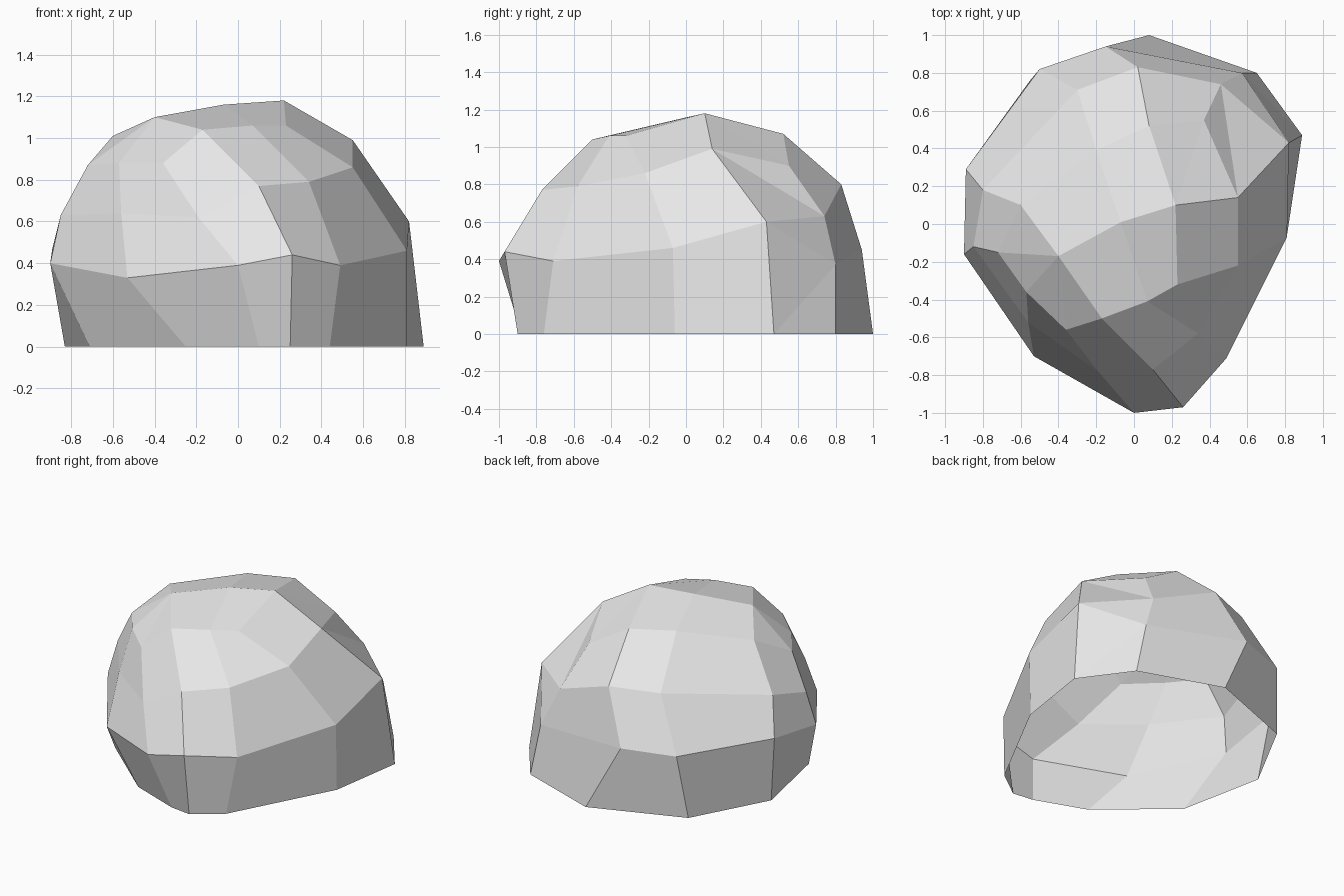
import bpy
import bmesh

# Remove the default object
default_cube = bpy.data.objects.get("Cube")
if default_cube:
    bpy.data.objects.remove(default_cube, do_unlink=True)


def flat_material(name, value):
    """One plain grey material, matching in viewport and render."""
    material = bpy.data.materials.new(name)
    material.use_nodes = True
    colour = (value, value, value, 1)
    material.diffuse_color = colour
    shader = material.node_tree.nodes["Principled BSDF"]
    shader.inputs["Base Color"].default_value = colour
    shader.inputs["Roughness"].default_value = 0.9
    return material


def add_ring(mesh, points):
    """Turn a cross-section outline into a list of vertices."""
    return [mesh.verts.new(point) for point in points]


def add_face(mesh, corners):
    """Make a face, skipping repeated corners and collapsed faces."""
    unique = list(dict.fromkeys(corners))
    if len(unique) > 2:
        mesh.faces.new(unique)


def loft(mesh, lower, upper, split_column=None):
    """Join two rings with quads; the split column is creased diagonally."""
    count = len(lower)
    for column in range(count):
        following = (column + 1) % count
        a, b = lower[column], lower[following]
        c, d = upper[following], upper[column]
        if column == split_column:
            add_face(mesh, (a, b, c))
            add_face(mesh, (a, c, d))
        else:
            add_face(mesh, (a, b, c, d))


# Cross-sections of the boulder, counter-clockwise from the front tip
ground_outline = [
    (.1, -.88), (.25, -.9), (.44, -.76), (.81, -.06), (.89, .47), (.65, .8),
    (.08, 1), (-.55, .76), (-.83, .24), (-.71, -.35), (-.25, -.75)]
belly_outline = [
    (0, -1, .39), (.26, -.97, .44), (.49, -.71, .39), (.81, -.07, .46),
    (.82, .43, .6), (.57, .8, .37), (-.15, .94, .45), (-.5, .82, .44),
    (-.89, .29, .47), (-.9, -.16, .4), (-.53, -.7, .33)]
shoulder_outline = [
    (-.19, -.78, .62), (.1, -.77, .77), (.34, -.58, .79), (.55, -.22, .86),
    (.55, .14, .99), (.46, .74, .63), (.02, .83, .8), (-.3, .71, .79),
    (-.8, .18, .71), (-.85, -.12, .63), (-.56, -.52, .64)]
brow_outline = [
    (-.36, -.56, .88), (-.17, -.5, 1.04), (.07, -.41, 1.06), (.23, -.32, 1.06),
    (.22, .1, 1.18), (.37, .55, .9), (.08, .52, 1.07), (-.2, .39, 1.08),
    (-.6, .1, 1.01), (-.72, -.15, .87), (-.57, -.36, .88)]

mesh = bmesh.new()
ground = add_ring(mesh, [(x, y, 0) for x, y in ground_outline])
belly = add_ring(mesh, belly_outline)
shoulder = add_ring(mesh, shoulder_outline)
brow = add_ring(mesh, brow_outline)

# Walls, with a creased corner on the back left
corner = 4
loft(mesh, ground, belly, corner)
loft(mesh, belly, shoulder, corner)
loft(mesh, shoulder, brow, corner)

# The crown closes onto a short ridge that ends at the highest brow point
low, middle = add_ring(mesh, [(-.4, -.17, 1.1), (-.07, .01, 1.16)])
peak = brow[corner]
ridge = [low] * 2 + [middle] + [peak] * 4 + [middle] + [low] * 3
loft(mesh, brow, ridge)

# Finished boulder, hollow and open underneath
bmesh.ops.recalc_face_normals(mesh, faces=mesh.faces)
data = bpy.data.meshes.new("boulder")
mesh.to_mesh(data)
mesh.free()
data.materials.append(flat_material("stone grey", 0.8))
boulder = bpy.data.objects.new("boulder", data)
bpy.context.collection.objects.link(boulder)
